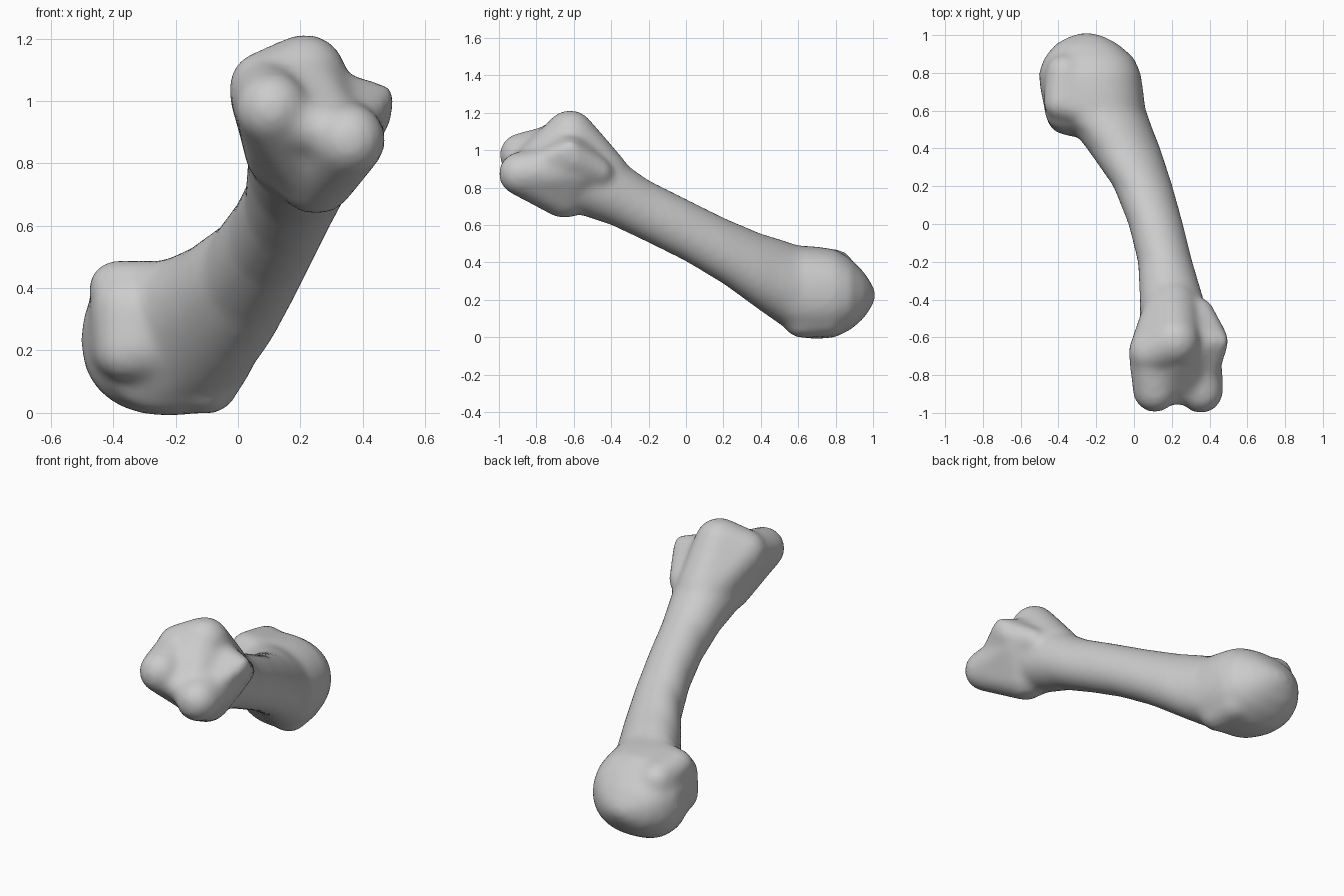
import bpy
import bmesh
import math
from mathutils import Vector

cube = bpy.data.objects.get("Cube")
if cube:
    bpy.data.objects.remove(cube, do_unlink=True)

bone = bpy.data.materials.new("bone grey")
bone.use_nodes = True
COLOUR = (0.6, 0.6, 0.6, 1.0)
bone.diffuse_color = COLOUR
bone.node_tree.nodes["Principled BSDF"].inputs["Base Color"].default_value = COLOUR

SIDES = 40
bm = bmesh.new()


def loft(sections, power):
    """Skin rounded sections, each given as y, x range and z range."""
    rings = []
    for y, x0, x1, z0, z1 in sections:
        ring = []
        for i in range(SIDES):
            a = math.tau * i / SIDES
            c, s = math.cos(a), math.sin(a)
            px = math.copysign(abs(c) ** (2 / power), c)
            pz = math.copysign(abs(s) ** (2 / power), s)
            ring.append(bm.verts.new(((x0 + x1 + (x1 - x0) * px) / 2, y,
                                      (z0 + z1 + (z1 - z0) * pz) / 2)))
        rings.append(ring)
    for a, b in zip(rings, rings[1:]):
        for i in range(SIDES):
            j = (i + 1) % SIDES
            bm.faces.new((a[i], b[i], b[j], a[j]))
    bm.faces.new(rings[0])
    bm.faces.new(rings[-1][::-1])


def hull(*balls):
    """Stretch a tight skin round balls, each given as x, y, z and radius."""
    part = bmesh.new()
    for x, y, z, r in balls:
        for i in range(1, 14):
            tilt = math.pi * i / 14
            for j in range(24):
                a = math.tau * j / 24
                part.verts.new(Vector((x, y, z)) + r * Vector((
                    math.sin(tilt) * math.cos(a), math.sin(tilt) * math.sin(a),
                    math.cos(tilt))))
    result = bmesh.ops.convex_hull(part, input=part.verts[:])
    loose = {v for v in result["geom_interior"] if isinstance(v, bmesh.types.BMVert)}
    bmesh.ops.delete(part, geom=list(loose), context="VERTS")
    skin = bpy.data.meshes.new("skin")
    part.to_mesh(skin)
    part.free()
    bm.from_mesh(skin)
    bpy.data.meshes.remove(skin)


# Shaft, flaring into both ends
loft([(-0.7, 0.06, 0.38, 0.70, 1.02), (-0.55, 0.03, 0.40, 0.65, 1.04),
      (-0.4, 0.03, 0.37, 0.60, 0.98), (-0.2, 0.02, 0.31, 0.505, 0.84),
      (0.0, -0.03, 0.26, 0.405, 0.74), (0.2, -0.11, 0.205, 0.285, 0.64),
      (0.4, -0.25, 0.14, 0.14, 0.555), (0.5, -0.33, 0.10, 0.07, 0.525),
      (0.6, -0.42, 0.065, 0.02, 0.49)], 2.0)

# Broad rounded head at the back
loft([(0.5, -0.33, 0.09, 0.08, 0.515), (0.6, -0.45, 0.06, 0.0, 0.49),
      (0.7, -0.495, 0.05, -0.01, 0.485), (0.8, -0.505, 0.035, 0.0, 0.47),
      (0.88, -0.475, 0.0, 0.04, 0.42), (0.95, -0.42, -0.08, 0.10, 0.35),
      (0.99, -0.35, -0.15, 0.16, 0.29), (1.01, -0.29, -0.21, 0.20, 0.25)], 2.3)

# Swellings of the head: lower corner, front shoulder and upper rim
hull((-0.10, 0.62, 0.10, 0.105), (-0.12, 0.75, 0.12, 0.12), (-0.2, 0.62, 0.2, 0.15))
hull((-0.36, 0.57, 0.20, 0.10), (-0.37, 0.59, 0.34, 0.10), (-0.36, 0.75, 0.22, 0.14),
     (-0.2, 0.6, 0.25, 0.16))
hull((-0.39, 0.64, 0.40, 0.09), (-0.37, 0.80, 0.37, 0.10), (-0.22, 0.60, 0.40, 0.09),
     (-0.25, 0.8, 0.3, 0.12))

# Raised knob sloping to the left and back onto the shaft
hull((0.215, -0.62, 1.08, 0.135), (0.085, -0.68, 1.045, 0.115),
     (0.20, -0.45, 0.86, 0.15))

# Upper knuckle, joined to the knob and to the underside
hull((0.11, -0.88, 0.975, 0.118), (0.085, -0.68, 1.03, 0.115),
     (0.14, -0.60, 0.85, 0.12))
hull((0.11, -0.88, 0.965, 0.11), (0.13, -0.60, 0.83, 0.11),
     (0.25, -0.65, 0.765, 0.125))

# Lower knuckle, joined to the side point and the underside
hull((0.355, -0.885, 0.875, 0.118), (0.25, -0.65, 0.765, 0.13),
     (0.33, -0.60, 0.90, 0.13), (0.36, -0.48, 0.90, 0.07))
hull((0.46, -0.62, 1.01, 0.045), (0.44, -0.59, 0.94, 0.05), (0.35, -0.885, 0.88, 0.07),
     (0.33, -0.62, 0.98, 0.11), (0.35, -0.46, 0.88, 0.07))

# Web filling the front between knob and knuckles
hull((0.215, -0.66, 1.04, 0.13), (0.15, -0.875, 0.94, 0.085),
     (0.32, -0.87, 0.89, 0.085), (0.32, -0.64, 0.96, 0.11), (0.22, -0.6, 0.85, 0.14))

mesh = bpy.data.meshes.new("long_bone")
bmesh.ops.recalc_face_normals(bm, faces=bm.faces)
bm.to_mesh(mesh)
bm.free()
mesh.materials.append(bone)
obj = bpy.data.objects.new("long_bone", mesh)
bpy.context.collection.objects.link(obj)

# Fuse everything into one soft skin
remesh = obj.modifiers.new("fuse", "REMESH")
remesh.mode = "VOXEL"
remesh.voxel_size = 0.018
smooth = obj.modifiers.new("soften", "SMOOTH")
smooth.factor = 0.5
smooth.iterations = 16

bpy.context.view_layer.objects.active = obj
obj.select_set(True)
for name in ("fuse", "soften"):
    bpy.ops.object.modifier_apply(modifier=name)
bpy.ops.object.shade_smooth()
